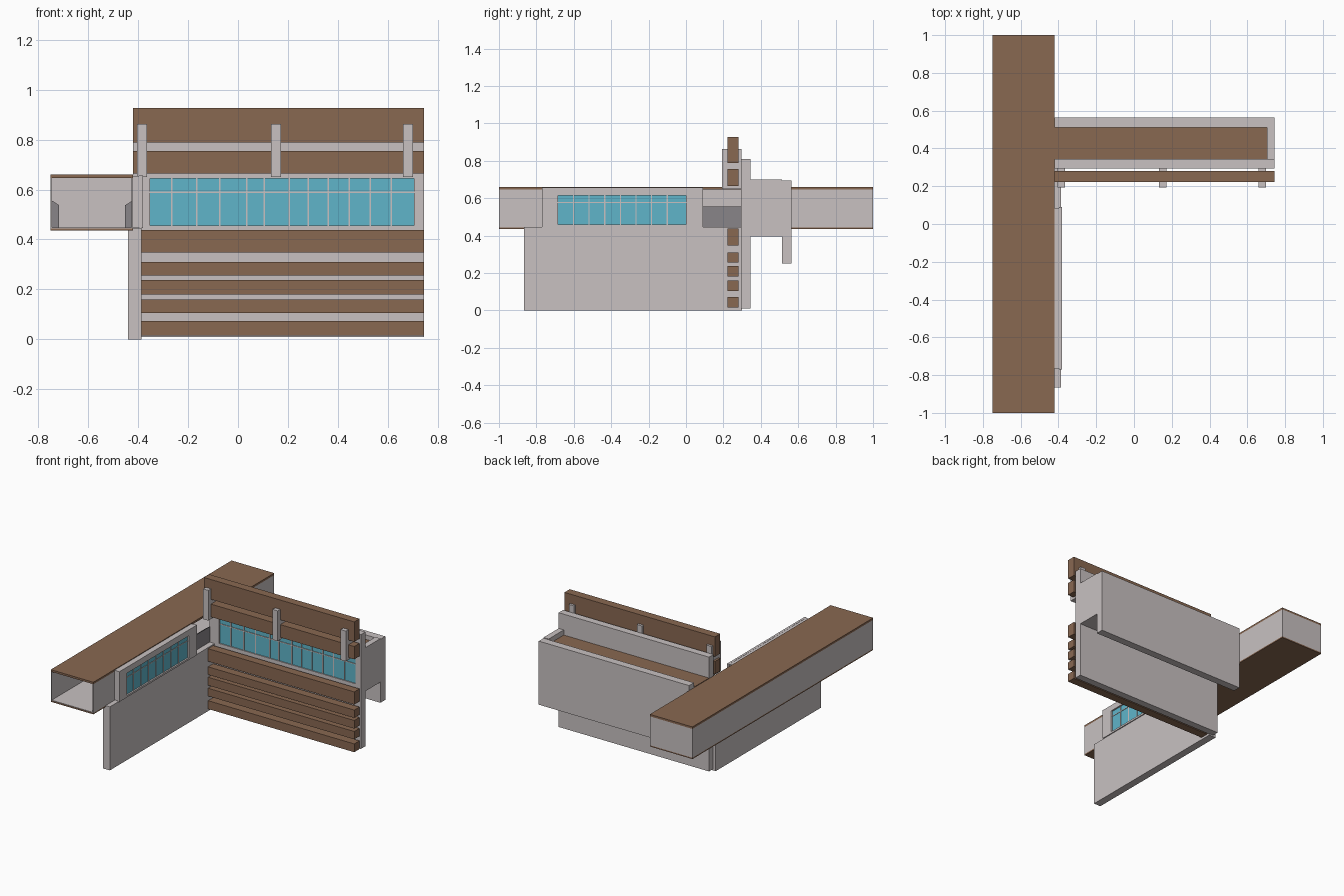
import bpy, bmesh

if "Cube" in bpy.data.objects:
    bpy.data.objects.remove(bpy.data.objects["Cube"])


def material(name, rgb):
    m = bpy.data.materials.new(name)
    m.diffuse_color = (*rgb, 1)
    m.use_nodes = True
    m.node_tree.nodes["Principled BSDF"].inputs["Base Color"].default_value = m.diffuse_color
    return m


WOOD = material("brown_wood", (0.25, 0.138, 0.083))
WALL = material("light_grey_render", (0.58, 0.535, 0.535))
GLASS = material("teal_glass", (0.115, 0.46, 0.59))
DARK = material("dark_grey", (0.25, 0.235, 0.25))


def finish(name, bm, mat):
    bmesh.ops.recalc_face_normals(bm, faces=bm.faces)
    me = bpy.data.meshes.new(name)
    bm.to_mesh(me)
    bm.free()
    me.materials.append(mat)
    ob = bpy.data.objects.new(name, me)
    bpy.context.collection.objects.link(ob)
    return ob


def box(name, x, y, z, mat):
    """Box given by its (min, max) range on each axis."""
    bm = bmesh.new()
    bmesh.ops.create_cube(bm, size=1)
    for v in bm.verts:
        v.co = [r[0] if c < 0 else r[1] for c, r in zip(v.co, (x, y, z))]
    return finish(name, bm, mat)


def prism(name, profile, y, mat):
    """Extrude an x/z profile along y."""
    bm = bmesh.new()
    face = bm.faces.new([bm.verts.new((px, y[0], pz)) for px, pz in profile])
    ext = bmesh.ops.extrude_face_region(bm, geom=[face])
    for v in ext["geom"]:
        if isinstance(v, bmesh.types.BMVert):
            v.co.y = y[1]
    return finish(name, bm, mat)


# Long raised wing: hollow tube with wooden roof and floor
WX = (-0.75, -0.42)
box("wing_roof", WX, (-1, 1), (0.646, 0.66), WOOD)
box("wing_floor", WX, (-1, 1), (0.435, 0.444), WOOD)
box("wing_floor_finish", (-0.744, -0.426), (-0.998, 0.994), (0.444, 0.447), WALL)
box("wing_west_wall", (-0.75, -0.744), (-1, 1), (0.444, 0.646), WALL)
box("wing_east_wall_front", (-0.426, -0.42), (-1, 0.085), (0.444, 0.646), WALL)
box("wing_east_wall_rear", (-0.426, -0.42), (0.295, 1), (0.444, 0.646), WALL)
box("wing_end_wall", (-0.744, -0.426), (0.994, 1), (0.444, 0.646), WALL)

# Dark sloped parapets inside the wing
for side, s in (("west", -1), ("east", 1)):
    cx = -0.5835
    prof = [(cx + s * dx, z) for dx, z in
            ((0.16, 0.447), (0.16, 0.555), (0.132, 0.537), (0.132, 0.447))]
    prism(side + "_parapet", prof, (0.085, 0.295), DARK)

# Low garden wall under the wing
box("garden_wall", (-0.44, -0.387), (-0.865, 0.30), (0, 0.445), WALL)

# Projecting window box on the wing's east side
box("side_window_core", (-0.42, -0.395), (-0.765, 0.085), (0.447, 0.655), WALL)
FX = (-0.396, -0.38)
box("side_frame_sill", FX, (-0.77, 0.09), (0.445, 0.458), WALL)
box("side_frame_head", FX, (-0.77, 0.09), (0.614, 0.656), WALL)
box("side_frame_front", FX, (-0.77, -0.685), (0.458, 0.614), WALL)
box("side_frame_rear", FX, (0.0, 0.09), (0.458, 0.614), WALL)
box("side_glass", (-0.396, -0.391), (-0.685, 0.0), (0.458, 0.614), GLASS)
for i in range(1, 8):
    y = -0.685 + i * 0.0835
    box(f"side_mullion_{i}", (-0.392, -0.388), (y - 0.003, y + 0.003),
        (0.458, 0.614), WALL)
box("side_transom", (-0.392, -0.388), (-0.685, 0), (0.574, 0.579), WALL)

# Front facade: wall with a ribbon window
box("facade_core", (-0.42, 0.745), (0.305, 0.345), (0.01, 0.81), WALL)
FY = (0.295, 0.306)
box("facade_lower", (-0.42, 0.745), FY, (0.01, 0.455), WALL)
box("facade_upper", (-0.42, 0.745), FY, (0.645, 0.81), WALL)
box("facade_left", (-0.42, -0.352), FY, (0.455, 0.645), WALL)
box("facade_right", (0.705, 0.745), FY, (0.455, 0.645), WALL)
box("front_glass", (-0.352, 0.705), (0.302, 0.306), (0.455, 0.645), GLASS)
for i, x in enumerate((-0.266, -0.166, -0.074, 0.036, 0.106, 0.206,
                       0.282, 0.362, 0.446, 0.53, 0.614)):
    box(f"front_mullion_{i}", (x - 0.003, x + 0.003), (0.298, 0.303),
        (0.455, 0.645), WALL)
box("front_transom", (-0.352, 0.705), (0.298, 0.303), (0.587, 0.593), WALL)

# Wooden slats in front of the facade
for i, (z0, z1) in enumerate(((0.015, 0.073), (0.105, 0.16), (0.18, 0.237),
                              (0.255, 0.31), (0.348, 0.437),
                              (0.665, 0.755), (0.788, 0.927))):
    x0 = -0.387 if z0 < 0.5 else -0.42
    box(f"slat_{i}", (x0, 0.745), (0.222, 0.28), (z0, z1), WOOD)

# Posts that carry the upper slats
for i, x in enumerate((-0.385, 0.152, 0.68)):
    box(f"slat_post_{i}", (x - 0.02, x + 0.02), (0.193, 0.297), (0.65, 0.862), WALL)

# Rear block with sunken wooden deck
box("rear_wall", (-0.42, 0.745), (0.512, 0.565), (0.25, 0.695), WALL)
box("rear_end_wall", (0.705, 0.745), (0.345, 0.512), (0.395, 0.70), WALL)
box("rear_body", (-0.42, 0.705), (0.345, 0.512), (0.395, 0.655), WALL)
box("roof_deck", (-0.42, 0.705), (0.345, 0.512), (0.655, 0.664), WOOD)
